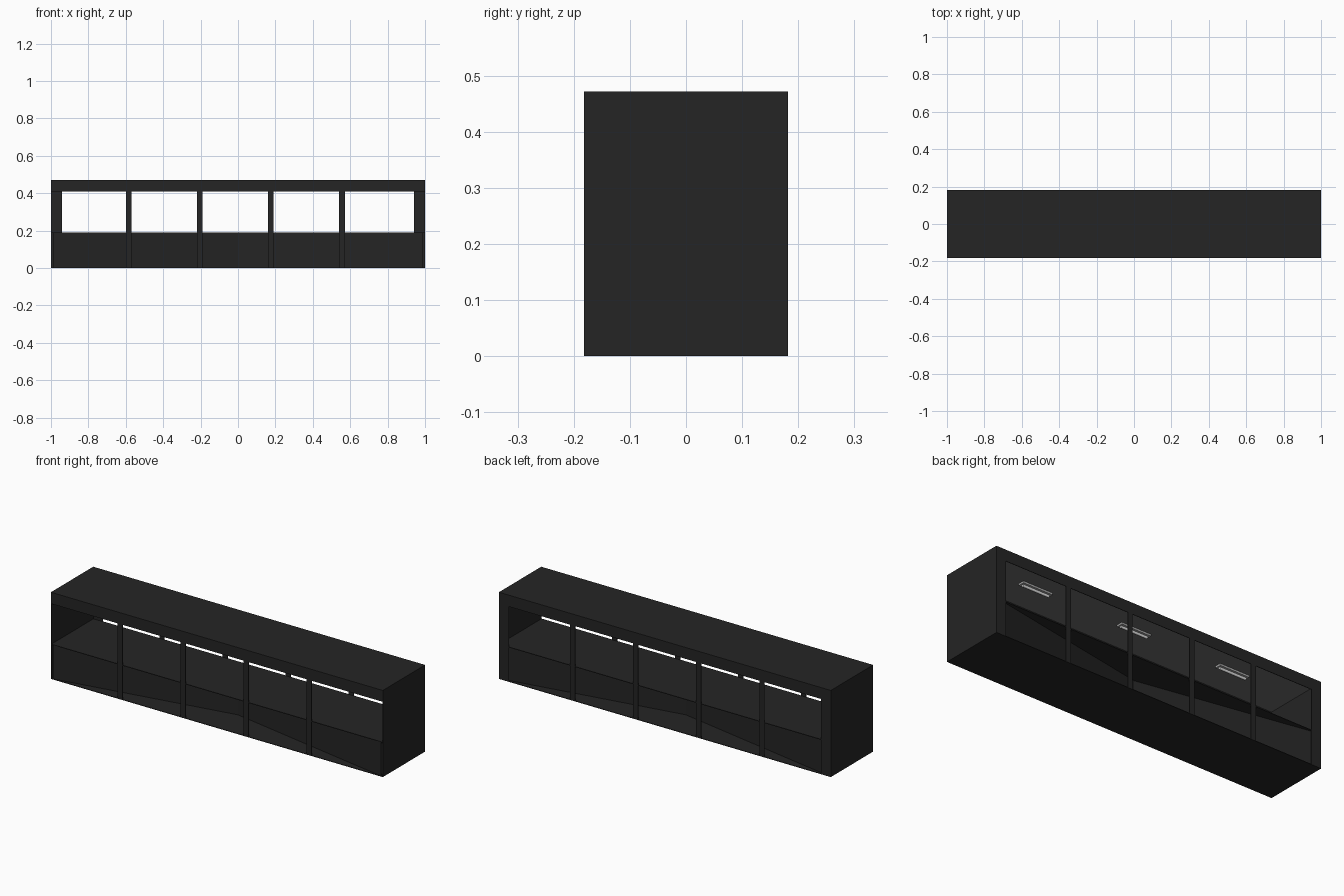
import bpy, math

if "Cube" in bpy.data.objects:
    bpy.data.objects.remove(bpy.data.objects["Cube"])

L, D, H = 1.0, 0.182, 0.472      # half length, half depth, height
SHELF, BEAM, T = 0.19, 0.41, 0.003


def material(name, value):
    m = bpy.data.materials.new(name)
    m.diffuse_color = (value, value, value, 1)
    m.use_nodes = True
    m.node_tree.nodes["Principled BSDF"].inputs["Base Color"].default_value = m.diffuse_color
    return m


black = material("matte black", 0.0178)
grey = material("ceiling grey", 0.15)
silver = material("lamp silver", 0.42)
white = material("tube white", 0.85)


def box(name, x, y, z, mat, angle=0.0):
    """Box from (min, max) ranges, optionally turned about z."""
    bpy.ops.mesh.primitive_cube_add(size=1, location=[(r[0] + r[1]) / 2 for r in (x, y, z)])
    ob = bpy.context.object
    ob.name = name
    ob.scale = [r[1] - r[0] for r in (x, y, z)]
    ob.rotation_euler.z = angle
    ob.data.materials.append(mat)
    return ob


# Thin shell: floor, shelf, top and ends
box("floor", (-L, L), (-D, D), (0, T), black)
box("shelf", (-L, L), (-D, D), (SHELF - T, SHELF), black)
box("top", (-L, L), (-D, D), (H - T, H), black)
box("ceiling", (-L + T, L - T), (-D + T, D - T), (H - 2 * T, H - T), grey)
for s, side in ((-1, "left"), (1, "right")):
    xs = sorted((s * L, s * (L - T)))
    box(side + "_end_panel", xs, (-D, D), (0, H), black)
    # Wide corner posts on the back only
    box(side + "_back_corner_post", sorted((s * L, s * 0.94)), (D - T, D), (0, H), black)

# Beams and narrow posts, front and back
for s, side in ((-1, "front"), (1, "back")):
    ys = sorted((s * D, s * (D - T)))
    box(side + "_beam", (-L, L), ys, (BEAM, H), black)
    for i in range(4):
        c = -0.584 + 0.38 * i
        box(f"{side}_post_{i + 1}", (c - 0.015, c + 0.015), ys, (0, BEAM), black)

# Crossed diagonal walls in the lower compartment
half = math.hypot(L, D) - 0.012
for s in (-1, 1):
    box("diagonal_wall", (-half, half), (-T / 2, T / 2), (0, SHELF - T), black,
        s * math.atan2(D, L))

# Three ceiling lamps with a tube
for i in (-1, 0, 1):
    c = 0.606 * i
    box("lamp_housing", (c - 0.09, c + 0.09), (-0.018, 0.018), (0.456, H - 2 * T), silver)
    bpy.ops.mesh.primitive_cylinder_add(vertices=16, radius=0.007, depth=0.16,
                                        location=(c, 0, 0.452),
                                        rotation=(0, math.pi / 2, 0))
    tube = bpy.context.object
    tube.name = "lamp_tube"
    tube.data.materials.append(white)
    bpy.ops.object.shade_smooth_by_angle()
